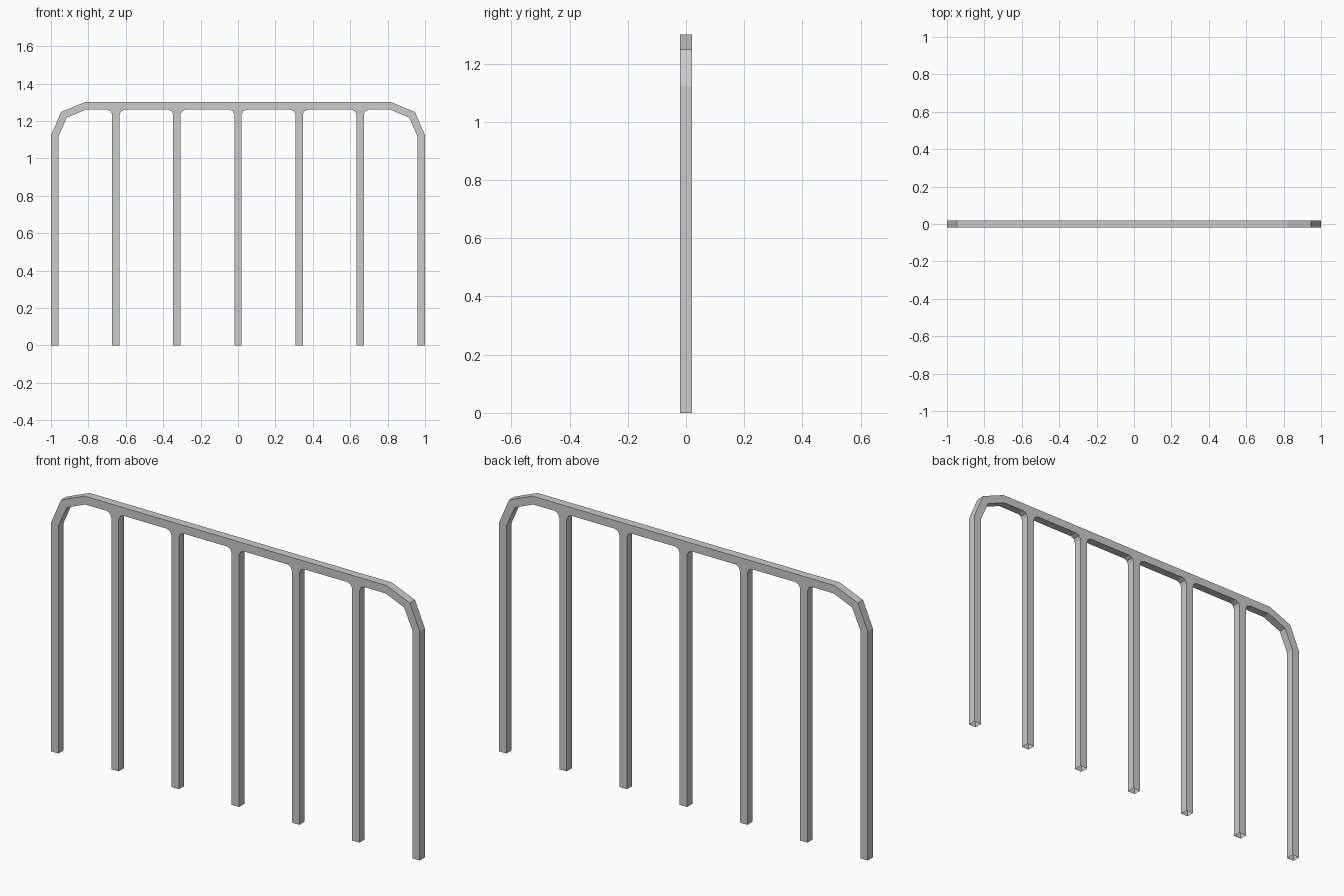
import bpy

if "Cube" in bpy.data.objects:
    bpy.data.objects.remove(bpy.data.objects["Cube"])

D = 0.02          # half thickness of the square tube
RAIL_Z = 1.26     # underside of the top rail
FLARE = 0.045     # half width of a baluster where it meets the rail
SPACING = 0.98 / 3


def tube(name, left, right, open_right=()):
    """Square tube, open at both ends, between paired left/right (x, z) points.
    Segments listed in open_right have no face on the right side."""
    verts, faces = [], []
    for (lx, lz), (rx, rz) in zip(left, right):
        verts += [(lx, -D, lz), (lx, D, lz), (rx, D, rz), (rx, -D, rz)]
    for i in range(len(left) - 1):
        a, b = 4 * i, 4 * i + 4
        faces += [(a + 3, b + 3, b, a),            # front
                  (a, b, b + 1, a + 1),            # left
                  (a + 1, b + 1, b + 2, a + 2)]    # back
        if i not in open_right:
            faces.append((a + 2, b + 2, b + 3, a + 3))
    mesh = bpy.data.meshes.new(name)
    mesh.from_pydata(verts, [], faces)
    obj = bpy.data.objects.new(name, mesh)
    bpy.context.collection.objects.link(obj)
    return obj


def mirrored(points):
    return [(-x, z) for x, z in reversed(points)]


posts = [k * SPACING for k in range(-2, 3)]

# Bent outer frame: left leg and corner, top rail split at each baluster, mirrored right side
outer_side = [(-1, 0), (-1, 1.123), (-0.946, 1.248), (-0.82, 1.30)]
inner_side = [(-0.96, 0), (-0.96, 1.117), (-0.915, 1.218), (-0.815, RAIL_Z)]
joints = [p + s * FLARE for p in posts for s in (-1, 1)]
outer = outer_side + [(x, 1.30) for x in joints] + mirrored(outer_side)
inner = inner_side + [(x, RAIL_Z) for x in joints] + mirrored(inner_side)
tube("outer_frame", outer, inner, open_right=[4 + 2 * k for k in range(len(posts))])

# Five balusters flaring into the rail
profile = [(0.02, 0), (0.02, 1.235), (0.028, 1.252), (FLARE, RAIL_Z)]
for n, px in enumerate(posts, 1):
    tube(f"baluster_{n}",
         [(px - w, z) for w, z in profile],
         [(px + w, z) for w, z in profile])
